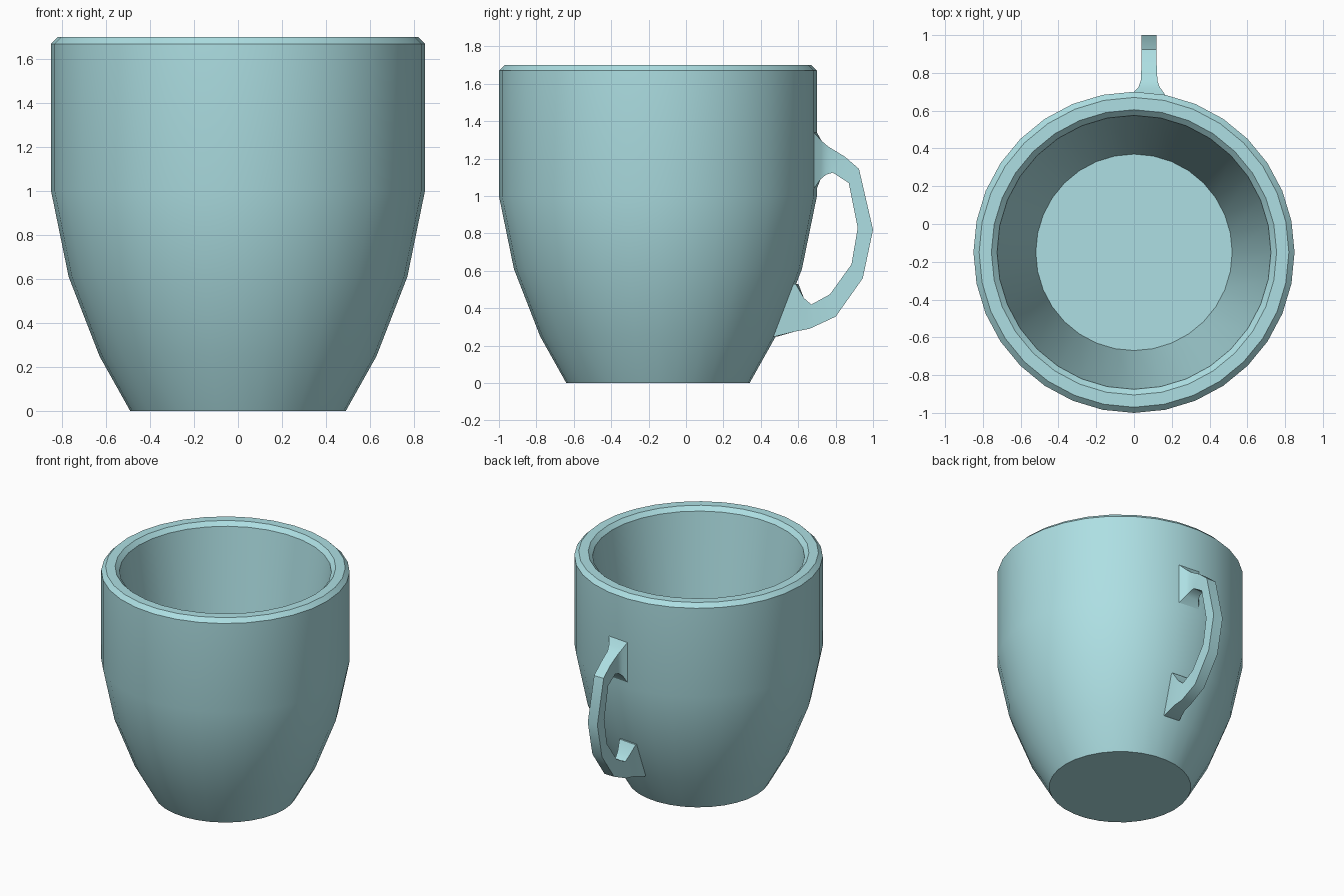
import bpy, bmesh, math

if "Cube" in bpy.data.objects:
    bpy.data.objects.remove(bpy.data.objects["Cube"])

SIDES = 32
CENTRE_Y = -0.15
STEP = 2 * math.pi / SIDES

glaze = bpy.data.materials.new("pale_teal_glaze")
glaze.diffuse_color = (0.42, 0.74, 0.77, 1)
glaze.use_nodes = True
glaze.node_tree.nodes["Principled BSDF"].inputs["Base Color"].default_value = glaze.diffuse_color

# Wall profile as (radius, height): outside going up, then over the rim and down a straight taper
OUTER = [(0.49, 0), (0.63, 0.25), (0.77, 0.61), (0.85, 1.0), (0.85, 1.67)]
INNER = [(0.82, 1.70), (0.755, 1.70), (0.725, 1.67), (0.52, 0.2)]


def finish(name, bm, angle):
    bmesh.ops.recalc_face_normals(bm, faces=bm.faces)
    mesh = bpy.data.meshes.new(name)
    bm.to_mesh(mesh)
    bm.free()
    mesh.materials.append(glaze)
    obj = bpy.data.objects.new(name, mesh)
    bpy.context.collection.objects.link(obj)
    bpy.ops.object.select_all(action='DESELECT')
    obj.select_set(True)
    bpy.context.view_layer.objects.active = obj
    bpy.ops.object.shade_smooth_by_angle(angle=math.radians(angle))


def bridge(bm, a, b):
    n = len(a)
    for i in range(n):
        bm.faces.new((a[i], a[(i + 1) % n], b[(i + 1) % n], b[i]))


def on_wall(z, k, lift):
    """Point near the outer wall at height z, k facets round from the back."""
    for (r0, z0), (r1, z1) in zip(OUTER, OUTER[1:]):
        if z0 <= z <= z1:
            r = r0 + (r1 - r0) * (z - z0) / (z1 - z0)
            return (r * math.sin(k * STEP), CENTRE_Y + r * math.cos(k * STEP) + lift, z)


# Cup body
bm = bmesh.new()
rings = [[bm.verts.new((r * math.sin(k * STEP), CENTRE_Y + r * math.cos(k * STEP), z))
          for k in range(SIDES)] for r, z in OUTER + INNER]
for a, b in zip(rings, rings[1:]):
    bridge(bm, a, b)
bm.faces.new(rings[0])    # underside
bm.faces.new(rings[-1])   # inner floor
finish("cup_body", bm, 30)

# Handle: sections as (outer y, outer z, inner y, inner z, half width)
HANDLE_X = 0.08
SECTIONS = [
    (0.725, 1.295, 0.72, 1.09, 0.056),
    (0.76, 1.265, 0.75, 1.115, 0.044),
    (0.85, 1.21, 0.785, 1.125, 0.04),
    (0.925, 1.145, 0.87, 1.07, 0.04),
    (1.0, 0.82, 0.918, 0.83, 0.04),
    (0.945, 0.56, 0.885, 0.635, 0.04),
    (0.80, 0.355, 0.77, 0.475, 0.04),
    (0.66, 0.29, 0.67, 0.42, 0.042),
    (0.58, 0.275, 0.63, 0.455, 0.05),
]


def wall_section(z_out, z_in, lift=0):
    # Flared end filling one facet of the cup wall
    return [on_wall(z_out, 0, lift), on_wall(z_out, 1, lift),
            on_wall(z_in, 1, lift), on_wall(z_in, 0, lift)]


loops = [wall_section(1.34, 1.04)]
for yo, zo, yi, zi, w in SECTIONS:
    x0, x1 = HANDLE_X - w, HANDLE_X + w
    loops.append([(x0, yo, zo), (x1, yo, zo), (x1, yi, zi), (x0, yi, zi)])
loops.append(wall_section(0.25, 0.53, 0.012))
loops.append(wall_section(0.25, 0.53))

bm = bmesh.new()
loops = [[bm.verts.new(p) for p in loop] for loop in loops]
for a, b in zip(loops, loops[1:]):
    bridge(bm, a, b)
finish("handle", bm, 30)
